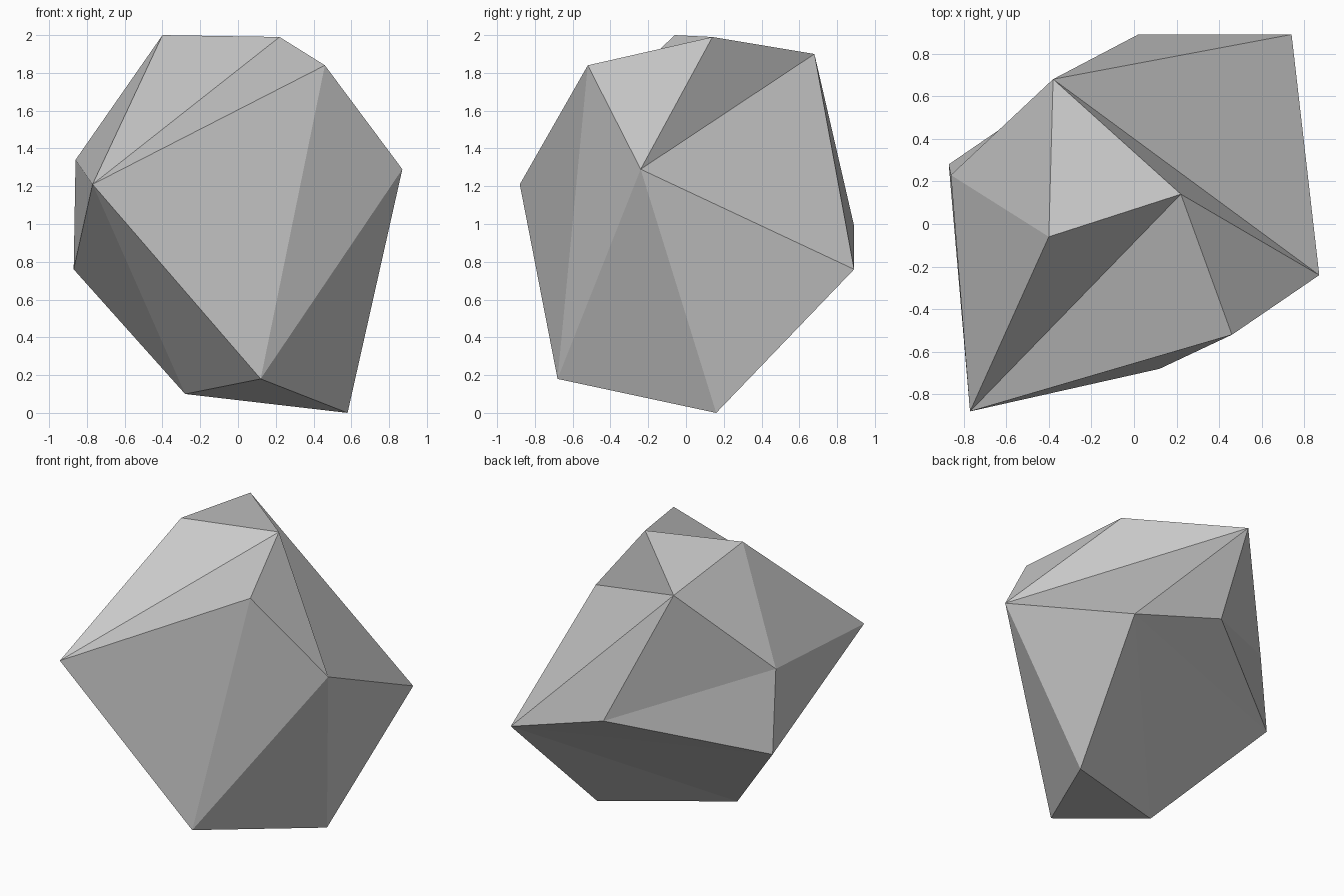
import bpy
import bmesh

cube = bpy.data.objects.get("Cube")
if cube:
    bpy.data.objects.remove(cube, do_unlink=True)

# Stone material
stone = bpy.data.materials.new("stone_grey")
stone.use_nodes = True
colour = (0.6, 0.6, 0.6, 1)
stone.diffuse_color = colour
stone.node_tree.nodes["Principled BSDF"].inputs["Base Color"].default_value = colour

# Named corners of the faceted boulder
corners = {
    "peak": (-0.40, -0.06, 2.00),
    "crown": (0.22, 0.14, 1.99),
    "brow": (0.46, -0.52, 1.84),
    "nose": (-0.77, -0.88, 1.21),
    "side": (0.87, -0.24, 1.29),
    "chin": (0.12, -0.68, 0.18),
    "foot": (0.58, 0.16, 0.00),
    "heel": (-0.28, -0.17, 0.10),
    "hip": (-0.87, 0.28, 0.76),
    "shoulder": (-0.86, 0.23, 1.34),
    "nape": (-0.38, 0.68, 1.90),
    "tail": (0.74, 0.89, 0.76),
    "back": (0.02, 0.89, 0.99),
}

# Flat facets, each listed by its corners
facets = [
    # front
    "nose chin brow", "brow chin side", "nose heel chin", "chin heel foot",
    # right flank and shoulder
    "nose hip heel", "nose shoulder hip", "nose peak shoulder",
    # top
    "peak nape shoulder", "peak crown nape", "peak nose crown",
    "crown nose brow", "crown brow side", "crown side nape",
    # back
    "nape side tail", "nape tail back", "nape back shoulder", "shoulder back hip",
    # left flank
    "tail side foot", "side chin foot",
    # underside
    "tail hip back", "tail heel hip", "tail foot heel",
]

bm = bmesh.new()
verts = {name: bm.verts.new(co) for name, co in corners.items()}
for facet in facets:
    bm.faces.new([verts[name] for name in facet.split()])
bmesh.ops.recalc_face_normals(bm, faces=bm.faces[:])

mesh = bpy.data.meshes.new("boulder")
bm.to_mesh(mesh)
bm.free()
mesh.materials.append(stone)
boulder = bpy.data.objects.new("boulder", mesh)
bpy.context.collection.objects.link(boulder)
